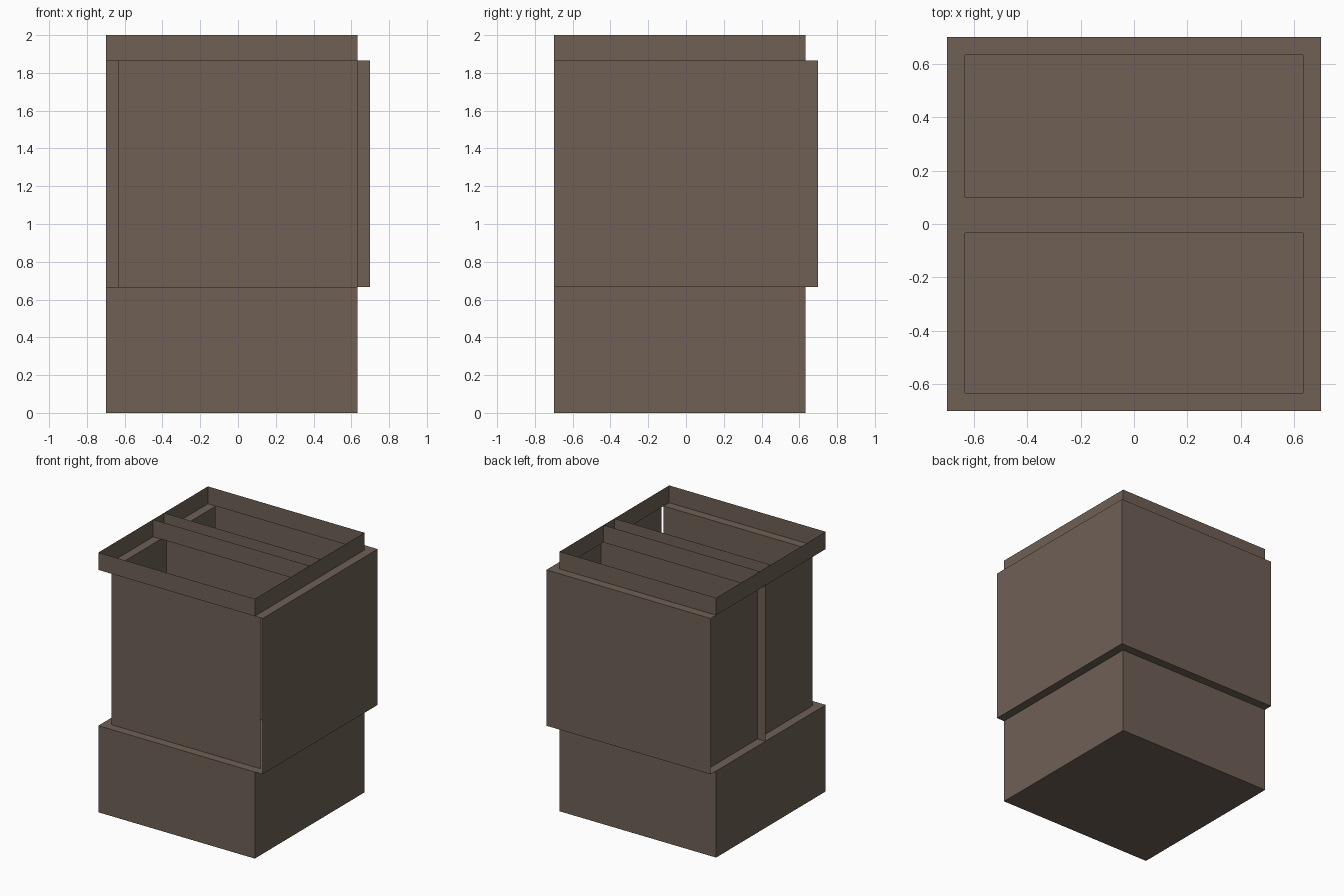
import bpy
import bmesh
from mathutils import Vector

U = 1 / 15                      # one modelling unit
LO, HI = -10.5, 10.5            # full footprint
IN_LO, IN_HI = -9.5, 9.5        # inner faces of the one-unit walls
FLOOR, LEDGE, TOP = 10, 28, 30  # main heights

cube = bpy.data.objects.get("Cube")
if cube:
    bpy.data.objects.remove(cube, do_unlink=True)

brown = bpy.data.materials.new("dull brown")
brown.use_nodes = True
colour = (0.156, 0.117, 0.091, 1)
brown.diffuse_color = colour
bsdf = brown.node_tree.nodes["Principled BSDF"]
bsdf.inputs["Base Color"].default_value = colour
bsdf.inputs["Roughness"].default_value = 0.9


def sheet(axis, at, a, b, facing=1):
    """Flat rectangle across an axis; a and b are the ranges on the other two axes."""
    corners = []
    for s, t in ((a[0], b[0]), (a[1], b[0]), (a[1], b[1]), (a[0], b[1])):
        p = [s, t]
        p.insert(axis, at)
        corners.append(Vector(p) * U)
    normal = (corners[1] - corners[0]).cross(corners[2] - corners[0])
    return corners if normal[axis] * facing > 0 else corners[::-1]


def build(name, sheets):
    bm = bmesh.new()
    for corners in sheets:
        bm.faces.new([bm.verts.new(c) for c in corners])
    bmesh.ops.remove_doubles(bm, verts=bm.verts, dist=0.0005)
    mesh = bpy.data.meshes.new(name)
    bm.to_mesh(mesh)
    bm.free()
    mesh.materials.append(brown)
    obj = bpy.data.objects.new(name, mesh)
    bpy.context.collection.objects.link(obj)
    return obj


def ring(low, high, z):
    """Four thin upright walls around a square."""
    span = (low, high)
    return [sheet(axis, at, span, z, facing)
            for axis in (0, 1) for at, facing in ((low, -1), (high, 1))]


# Base box, set toward the front right corner of the footprint
build("base_box", ring(LO, IN_HI, (0, FLOOR))
      + [sheet(2, 0, (LO, IN_HI), (LO, IN_HI), -1)])

# Floor plate that overhangs the base
build("floor_plate", [sheet(2, FLOOR, (LO, HI), (LO, HI))])

# Recessed walls on two sides, projecting walls on the other two
wall = (FLOOR, LEDGE)
for name, axis, at, span, facing in (
        ("front_wall", 1, IN_LO, (IN_LO, IN_HI), -1),
        ("right_wall", 0, IN_LO, (IN_LO, IN_HI), -1),
        ("back_wall", 1, HI, (LO, HI), 1),
        ("left_wall", 0, HI, (LO, HI), 1),
        ("middle_partition", 1, 0.5, (LO, HI), 1)):
    build(name, [sheet(axis, at, span, wall, facing)])

# Ledge with two rectangular openings, built from grid cells
xs = (LO, IN_LO, IN_HI, HI)
ys = (LO, IN_LO, -0.5, 1.5, IN_HI, HI)
cells = []
for i in range(len(xs) - 1):
    for j in range(len(ys) - 1):
        if i == 1 and j in (1, 3):
            continue
        cells.append(sheet(2, LEDGE, xs[i:i + 2], ys[j:j + 2]))
build("ledge", cells)

# Thin upright rim and the pair of strips across it
build("top_rim", ring(LO, IN_HI, (LEDGE, TOP)))
for name, y, facing in (("front_divider", -0.5, -1), ("back_divider", 1.5, 1)):
    build(name, [sheet(1, y, (LO, IN_HI), (LEDGE, TOP), facing)])
